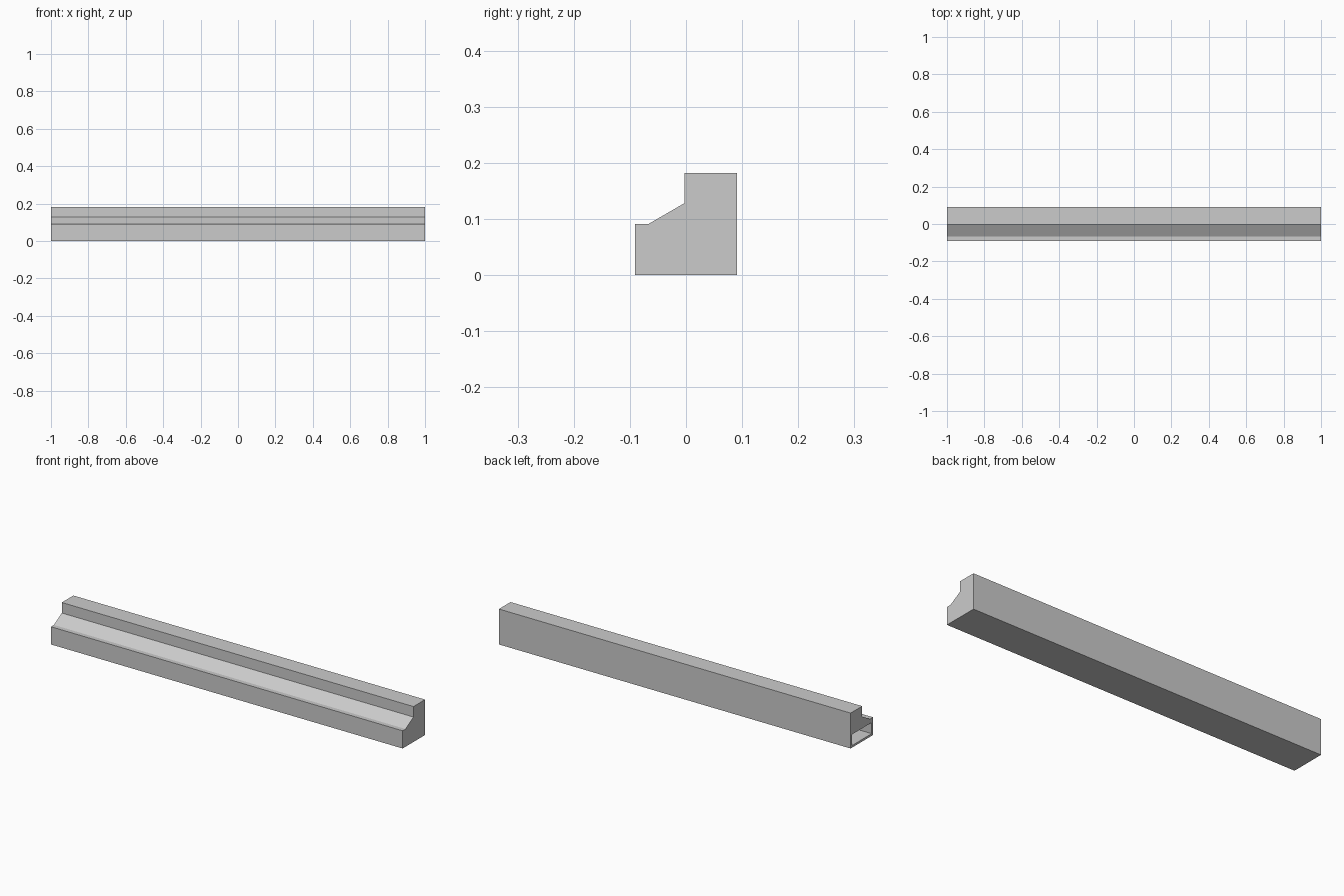
import bpy
import bmesh

cube = bpy.data.objects.get("Cube")
if cube:
    bpy.data.objects.remove(cube, do_unlink=True)

# Single grey material
grey = bpy.data.materials.new("light_grey")
grey.use_nodes = True
colour = (0.6, 0.6, 0.6, 1)
grey.diffuse_color = colour
grey.node_tree.nodes["Principled BSDF"].inputs["Base Color"].default_value = colour


def extrude_along_x(name, profile, x_start, x_end):
    """Solid prism from a (y, z) profile."""
    bm = bmesh.new()
    face = bm.faces.new([bm.verts.new((x_start, y, z)) for y, z in profile])
    grown = bmesh.ops.extrude_face_region(bm, geom=[face])["geom"]
    moved = [v for v in grown if isinstance(v, bmesh.types.BMVert)]
    bmesh.ops.translate(bm, verts=moved, vec=(x_end - x_start, 0, 0))
    bmesh.ops.recalc_face_normals(bm, faces=bm.faces)
    mesh = bpy.data.meshes.new(name)
    bm.to_mesh(mesh)
    bm.free()
    mesh.materials.append(grey)
    obj = bpy.data.objects.new(name, mesh)
    bpy.context.collection.objects.link(obj)
    return obj


# Stepped beam with a sloped ledge along the front
beam = extrude_along_x(
    "stepped_beam",
    [(-0.091, 0), (0.091, 0), (0.091, 0.182), (-0.003, 0.182),
     (-0.003, 0.128), (-0.067, 0.091), (-0.091, 0.091)],
    -1, 1)

# Rectangular channel, open only at the right end
cutter = extrude_along_x(
    "channel_cutter",
    [(-0.08, 0.011), (0.08, 0.011), (0.08, 0.068), (-0.08, 0.068)],
    -1.1, 0.989)
cutter.hide_render = True
cutter.hide_viewport = True
cutter.display_type = 'WIRE'

cut = beam.modifiers.new("channel", 'BOOLEAN')
cut.operation = 'DIFFERENCE'
cut.solver = 'EXACT'
cut.object = cutter
